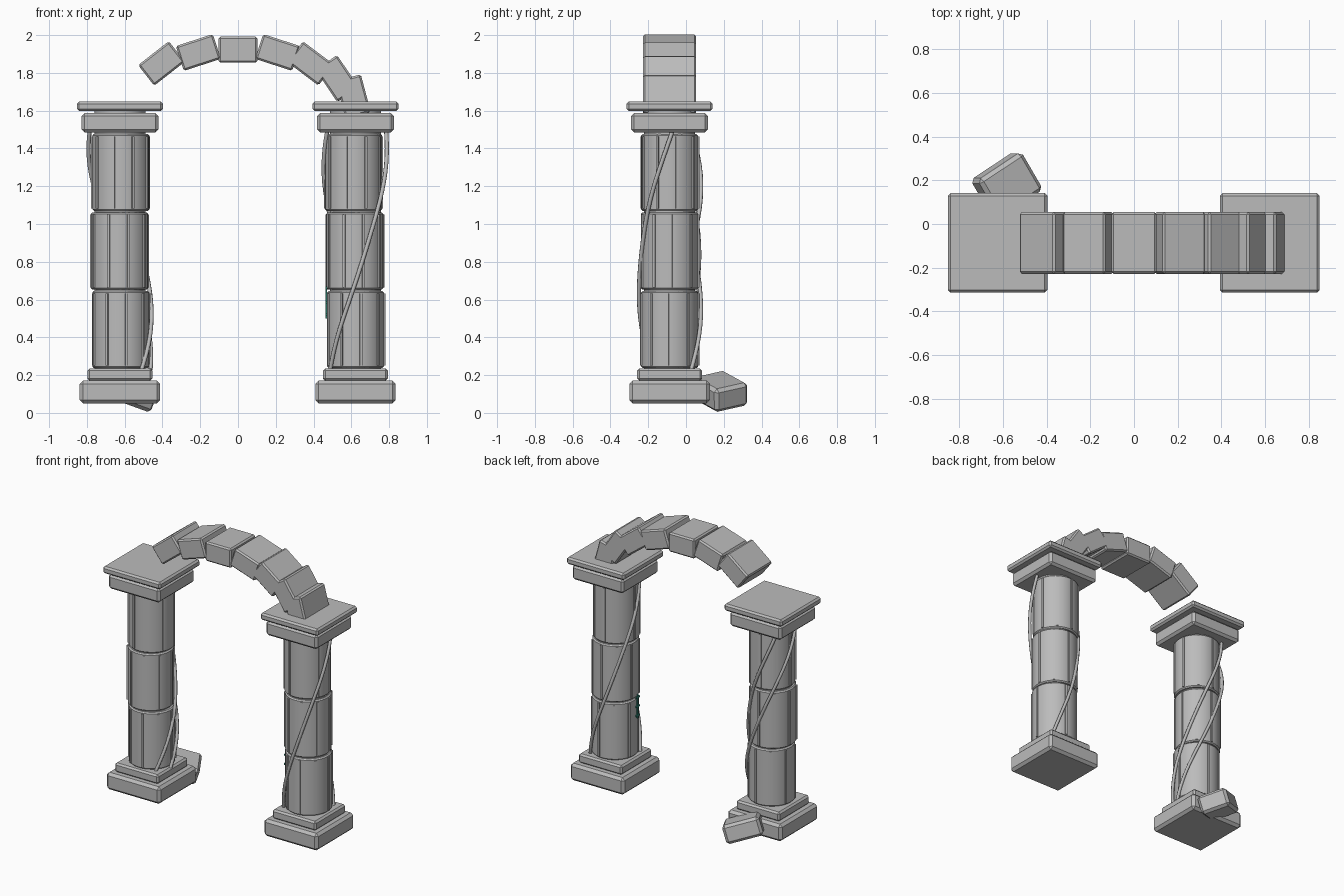
import bpy, bmesh
from math import sin, cos, radians, pi
from mathutils import Matrix, Vector

cube = bpy.data.objects.get("Cube")
if cube:
    bpy.data.objects.remove(cube, do_unlink=True)

CY = -0.087          # depth centre of the arch and columns


def material(name, rgb):
    m = bpy.data.materials.new(name)
    m.use_nodes = True
    m.diffuse_color = (*rgb, 1)
    m.node_tree.nodes["Principled BSDF"].inputs["Base Color"].default_value = (*rgb, 1)
    return m


STONE = material("grey stone", (0.5, 0.5, 0.5))
TEAL = material("teal inlay", (0.03, 0.25, 0.19))


def finish(bm, name, mat=STONE, smooth=False):
    bmesh.ops.recalc_face_normals(bm, faces=bm.faces)
    me = bpy.data.meshes.new(name)
    bm.to_mesh(me)
    bm.free()
    me.materials.append(mat)
    ob = bpy.data.objects.new(name, me)
    bpy.context.collection.objects.link(ob)
    if smooth:
        bpy.ops.object.select_all(action='DESELECT')
        ob.select_set(True)
        bpy.context.view_layer.objects.active = ob
        bpy.ops.object.shade_smooth_by_angle(angle=radians(35))
    return ob


def block(name, size, centre, rot=None, bevel=0.012, mat=STONE):
    bm = bmesh.new()
    bmesh.ops.create_cube(bm, size=1, matrix=Matrix.Diagonal((*size, 1)))
    if bevel:
        bmesh.ops.bevel(bm, geom=bm.edges[:], offset=bevel, segments=1,
                        affect='EDGES', profile=0.5)
    bm.transform(Matrix.Translation(centre) @ (rot or Matrix.Identity(4)))
    return finish(bm, name, mat)


def slab(name, x, half, z0, z1, bevel):
    return block(name, (2 * half, 2 * half, z1 - z0), (x, CY, (z0 + z1) / 2), bevel=bevel)


def drum(name, x, z0, z1, turn, radius=0.151, ribs=9):
    """Column drum with chamfered rims and thin vertical ribs."""
    bm = bmesh.new()
    mid = Matrix.Translation((x, CY, (z0 + z1) / 2))
    bmesh.ops.create_cone(bm, cap_ends=True, segments=36, radius1=radius,
                          radius2=radius, depth=z1 - z0, matrix=mid)
    rims = [e for e in bm.edges if abs(e.verts[0].co.z - e.verts[1].co.z) < 1e-5]
    bmesh.ops.bevel(bm, geom=rims, offset=0.008, segments=1, affect='EDGES')
    for i in range(ribs):
        spin = Matrix.Rotation(radians(turn) + i * 2 * pi / ribs, 4, 'Z')
        rib = Matrix.Translation((radius, 0, 0)) @ Matrix.Diagonal((0.014, 0.014, z1 - z0 - 0.025, 1))
        bmesh.ops.create_cube(bm, size=1, matrix=mid @ spin @ rib)
    return finish(bm, name, smooth=True)


def vine(name, x, a0, a1, z0=0.23, z1=1.49, radius=0.163, thick=0.011):
    """Thin tube winding up a column."""
    cu = bpy.data.curves.new(name, 'CURVE')
    cu.dimensions = '3D'
    cu.bevel_depth = thick
    cu.bevel_resolution = 2
    cu.use_fill_caps = True
    n = 28
    sp = cu.splines.new('POLY')
    sp.points.add(n)
    for i, p in enumerate(sp.points):
        t = i / n
        a = radians(a0 + (a1 - a0) * t)
        r = radius + 0.006 * sin(t * 3 * pi)
        p.co = (x + r * cos(a), CY + r * sin(a), z0 + (z1 - z0) * t, 1)
    sp.use_smooth = True
    cu.materials.append(STONE)
    ob = bpy.data.objects.new(name, cu)
    bpy.context.collection.objects.link(ob)


# Two columns: plinth, torus slab, three drums, capital and abacus
columns = {
    "right": (-0.625, (0.005, -0.003, 0.005), ((-45, 135), (-5, 190))),
    "left": (0.622, (0.0, -0.004, -0.010), ((-145, 5), (45, 203))),
}
levels = ((0.238, 0.645), (0.652, 1.062), (1.070, 1.476))
for side, (x, shifts, turns) in columns.items():
    slab(side + "_plinth", x, 0.213, 0.05, 0.172, 0.018)
    slab(side + "_base_slab", x, 0.172, 0.17, 0.236, 0.012)
    slab(side + "_capital", x, 0.203, 1.485, 1.588, 0.016)
    slab(side + "_abacus", x, 0.228, 1.598, 1.648, 0.012)
    for i, (z0, z1) in enumerate(levels):
        drum(f"{side}_drum_{i + 1}", x + shifts[i], z0, z1, -79 + 7 * i)
    # Inner core fills the joints between the stones
    bm = bmesh.new()
    bmesh.ops.create_cone(bm, cap_ends=True, segments=24, radius1=0.135, radius2=0.135,
                          depth=1.42, matrix=Matrix.Translation((x, CY, 0.90)))
    finish(bm, side + "_core", smooth=True)
    for i, (a0, a1) in enumerate(turns):
        vine(f"{side}_vine_{i + 1}", x, a0, a1)

# Broken arch of wedge stones: x, z and tilt
stones = ((-0.405, 1.850, 38), (-0.21, 1.908, 18), (0, 1.923, 0), (0.21, 1.908, -18),
          (0.385, 1.850, -37), (0.525, 1.770, -56), (0.61, 1.675, -75))
for i, (x, z, tilt) in enumerate(stones):
    block(f"arch_stone_{i + 1}", (0.206, 0.282, 0.138), (x, CY, z),
          Matrix.Rotation(radians(-tilt), 4, 'Y'), 0.010)

# Fallen stone leaning on the plinth
a = Vector((0.8, 0.53, -0.29)).normalized()
up = Vector((0.35, -0.01, 0.95))
up = (up - a * up.dot(a)).normalized()
b = up.cross(a)
tilt = Matrix((a, b, up)).transposed().to_4x4()
block("fallen_stone", (0.25, 0.205, 0.13), (-0.583, 0.180, 0.114), tilt, 0.018)

# Small teal inlay on the inner face of one column
block("inlay_stem", (0.008, 0.012, 0.17), (0.467, -0.12, 0.585), bevel=0, mat=TEAL)
for i, z in enumerate((0.52, 0.585, 0.65)):
    block(f"inlay_bar_{i + 1}", (0.008, 0.04, 0.012), (0.467, -0.12, z), bevel=0, mat=TEAL)
